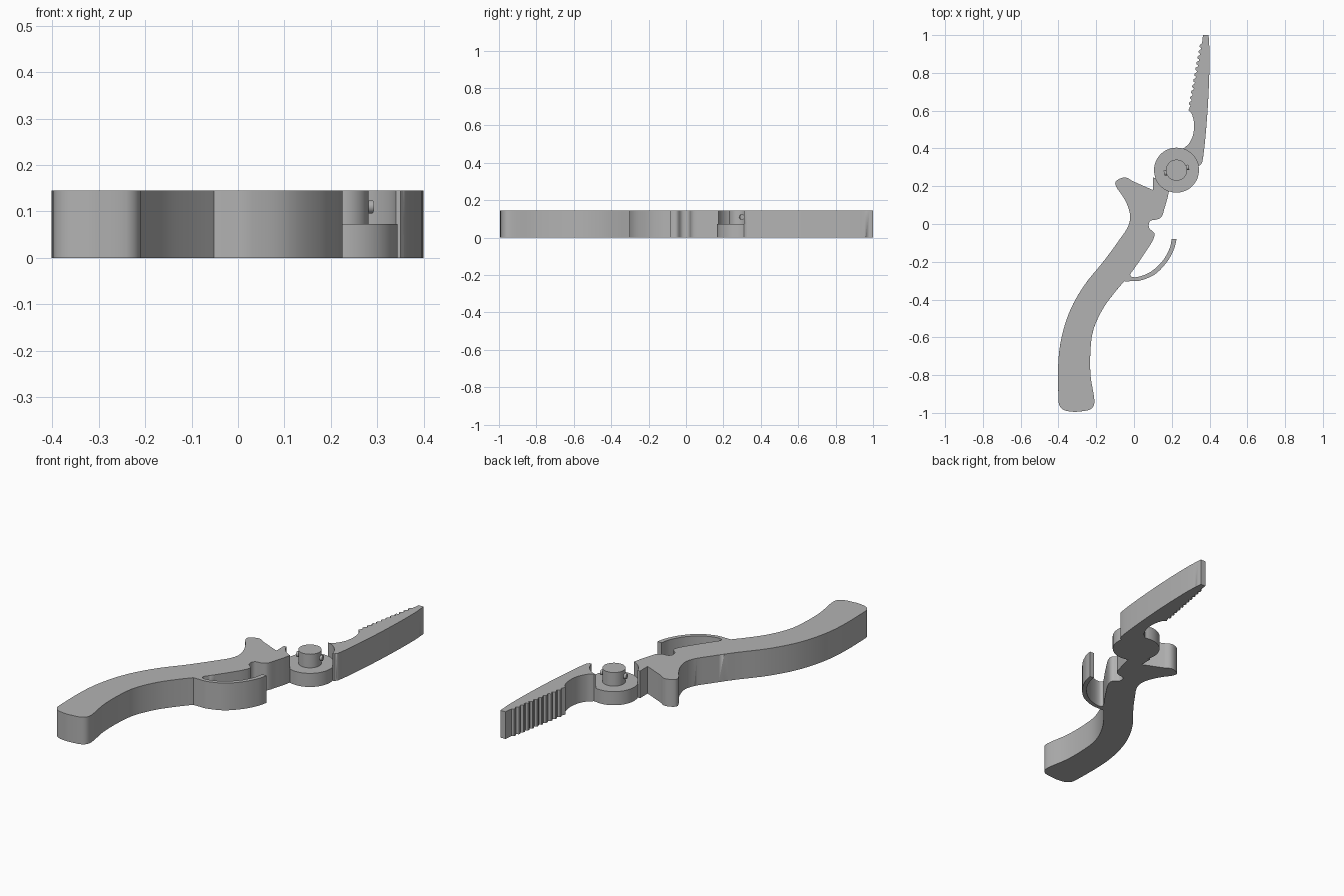
import bpy, bmesh, math
from mathutils import Vector
from mathutils.geometry import interpolate_bezier

cube = bpy.data.objects.get("Cube")
if cube:
    bpy.data.objects.remove(cube, do_unlink=True)

H = 0.145                      # full thickness
HALF = H / 2                   # thickness of the pivot disc
PIVOT = Vector((0.225, 0.285))
R = 0.115

metal = bpy.data.materials.new("plain grey")
metal.use_nodes = True
grey = (0.45, 0.45, 0.45, 1)
metal.diffuse_color = grey
metal.node_tree.nodes["Principled BSDF"].inputs["Base Color"].default_value = grey


def curve(pts, steps=5):
    """Smooth run through the given points."""
    p = [Vector((x, y, 0)) for x, y in pts]
    out = []
    for i in range(len(p) - 1):
        a, b = p[i], p[i + 1]
        size = (b - a).length / 3
        before = (b - p[max(i - 1, 0)]).normalized() * size
        after = (p[min(i + 2, len(p) - 1)] - a).normalized() * size
        out += interpolate_bezier(a, a + before, b - after, b, steps + 1)[:-1]
    return [(v.x, v.y) for v in out + [p[-1]]]


def arc(center, radius, start, end, n=12):
    angles = [math.radians(start + (end - start) * i / n) for i in range(n + 1)]
    return [(center[0] + radius * math.cos(a), center[1] + radius * math.sin(a)) for a in angles]


def finish(obj):
    obj.data.materials.append(metal)
    bpy.ops.object.select_all(action='DESELECT')
    obj.select_set(True)
    bpy.context.view_layer.objects.active = obj
    bpy.ops.object.shade_smooth_by_angle(angle=math.radians(32))


def prism(name, pts, z0=0, z1=H, width=0, weight=None):
    """Extruded outline; weight(midpoint) sets how strongly each rim edge is rounded."""
    bm = bmesh.new()
    base = bm.faces.new([bm.verts.new((x, y, z0)) for x, y in pts])
    top = bmesh.ops.extrude_face_region(bm, geom=[base], use_keep_orig=True)["geom"]
    bmesh.ops.translate(bm, vec=(0, 0, z1 - z0),
                        verts=[g for g in top if isinstance(g, bmesh.types.BMVert)])
    bmesh.ops.recalc_face_normals(bm, faces=bm.faces)
    if weight:
        layer = bm.edges.layers.float.new("bevel_weight_edge")
        for e in bm.edges:
            a, b = (v.co for v in e.verts)
            if abs(a.z - b.z) < 1e-5:
                e[layer] = weight((a + b) / 2)
    mesh = bpy.data.meshes.new(name)
    bm.to_mesh(mesh)
    bm.free()
    obj = bpy.data.objects.new(name, mesh)
    bpy.context.collection.objects.link(obj)
    if weight:
        bev = obj.modifiers.new("rounding", 'BEVEL')
        bev.limit_method = 'WEIGHT'
        bev.width = width
        bev.segments = 5
    finish(obj)
    return obj


# Handle: long curved grip, thumb hook and the recessed seat beside the pivot
left_side = curve([(-0.315, -0.995), (-0.365, -0.987), (-0.393, -0.965), (-0.4, -0.92),
                   (-0.4, -0.72), (-0.38, -0.585), (-0.335, -0.45), (-0.26, -0.32),
                   (-0.155, -0.19), (-0.075, -0.08), (-0.035, -0.02), (-0.02, 0.035),
                   (-0.035, 0.1), (-0.065, 0.155), (-0.093, 0.195), (-0.098, 0.222),
                   (-0.07, 0.242), (-0.04, 0.245), (-0.01, 0.228)])
seat = [(0.1, 0.18), (0.1, 0.245)] + arc(PIVOT, R + 0.003, 200, 250)
right_side = curve([(0.178, 0.14), (0.162, 0.085), (0.147, 0.04), (0.125, 0.025),
                    (0.085, 0.015), (0.08, -0.02), (0.108, -0.05), (0.1, -0.085),
                    (0.07, -0.135), (-0.02, -0.265), (-0.1, -0.36), (-0.165, -0.45),
                    (-0.215, -0.56), (-0.23, -0.665), (-0.23, -0.8), (-0.21, -0.93),
                    (-0.215, -0.965), (-0.24, -0.985), (-0.315, -0.995)])


def grip_rounding(p):
    on_left = p.x < -0.02 + 0.7 * min(p.y, 0) and p.y < 0.2
    fade_end, fade = (0.17, 0.2) if p.x < -0.1 + 0.75 * (p.y + 0.2) and on_left else (-0.24, 0.1)
    return max(0, min(1, (fade_end - p.y) / fade))


prism("handle", left_side + seat + right_side[:-1], width=0.032, weight=grip_rounding)

# Finger guard: thin curved hook below the handle
outer = curve([(-0.06, -0.303), (-0.02, -0.303), (0.03, -0.3), (0.11, -0.267),
               (0.175, -0.2), (0.213, -0.13), (0.225, -0.08)])
inner = curve([(0.2, -0.08), (0.188, -0.13), (0.15, -0.197), (0.09, -0.252),
               (0.03, -0.278), (-0.012, -0.28), (-0.022, -0.262)])
prism("finger_guard", outer + inner + [(-0.07, -0.28)])

# Jaw: slim tapering blade with a toothed inner edge
back = curve([(0.35, 0.31), (0.362, 0.33), (0.38, 0.48), (0.395, 0.7), (0.4, 0.9), (0.395, 1.0)])
teeth = []
count = 11
for i in range(count):
    t = i / count
    x, y, pitch = 0.36 - 0.062 * t, 0.955 - 0.335 * t, 0.335 / count
    teeth += [(x, y), (x - 0.011, y - pitch * 0.2), (x - 0.013, y - pitch * 0.55), (x - 0.004, y - pitch * 0.75)]
throat = curve([(0.288, 0.603), (0.305, 0.585), (0.318, 0.53), (0.312, 0.47),
                (0.29, 0.425), (0.262, 0.4)])
cup = arc(PIVOT, R + 0.003, 78, 12)
prism("jaw", back + [(0.365, 1.0)] + teeth + throat + cup, width=0.012,
      weight=lambda p: 1.0 if p.x > 0.345 + 0.06 * (p.y - 0.31) and p.y > 0.32 and p.y < 0.97
      and p.x > 0.35 + 0.05 * (p.y - 0.3) and p.x > 0.34 + 0.08 * (p.y - 0.3) else 0.0)

# Pivot: half-height disc, full-height boss, and two locking pins on the boss
prism("pivot_disc", arc(PIVOT, R + 0.004, 0, 360, 64)[:-1], 0, HALF)
prism("pivot_boss", arc(PIVOT, 0.056, 0, 360, 48)[:-1], 0, H)
along = Vector((0.97, 0.24, 0)).normalized()
for side, label in ((1, "left"), (-1, "right")):
    spot = Vector((PIVOT.x, PIVOT.y, 0.11)) + along * side * 0.053
    bpy.ops.mesh.primitive_cylinder_add(vertices=20, radius=0.014, depth=0.028, location=spot)
    pin = bpy.context.object
    pin.name = label + "_locking_pin"
    pin.rotation_euler = along.to_track_quat('Z', 'Y').to_euler()
    finish(pin)
